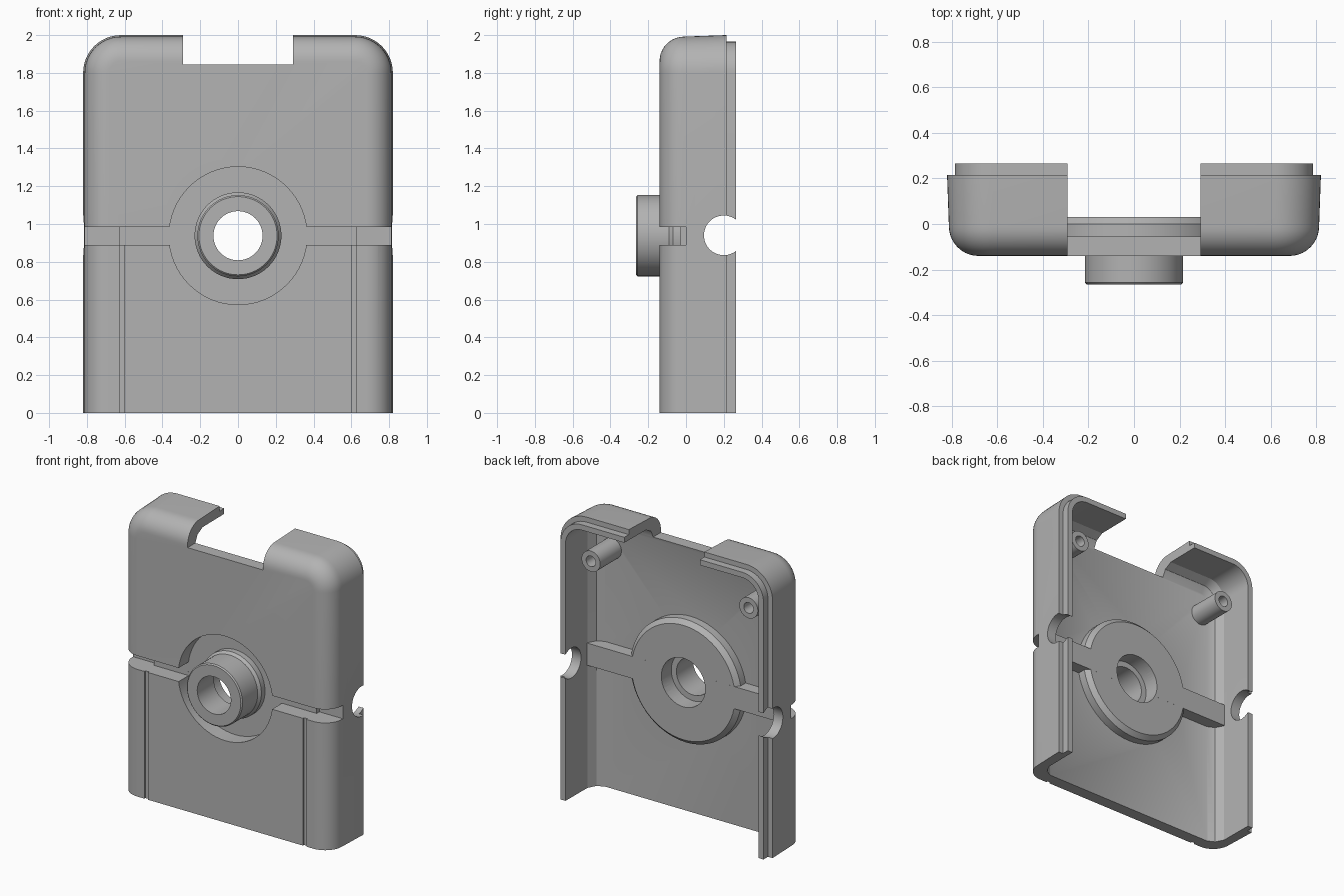
import bpy, bmesh, math
from mathutils import Matrix, Vector

old = bpy.data.objects.get("Cube")
if old:
    bpy.data.objects.remove(old, do_unlink=True)

GREY = (0.45, 0.45, 0.45, 1)
plastic = bpy.data.materials.new("grey plastic")
plastic.use_nodes = True
plastic.diffuse_color = GREY
plastic.node_tree.nodes["Principled BSDF"].inputs["Base Color"].default_value = GREY

HALF, TOP, CORNER = 0.82, 2.0, 0.2
HUB_Z = 0.938
FRONT, FLOOR, RIM, LIP = -0.14, -0.055, 0.215, 0.265


def finish(name, bm):
    bmesh.ops.remove_doubles(bm, verts=bm.verts, dist=1e-5)
    bmesh.ops.recalc_face_normals(bm, faces=bm.faces)
    mesh = bpy.data.meshes.new(name)
    bm.to_mesh(mesh)
    bm.free()
    mesh.materials.append(plastic)
    ob = bpy.data.objects.new(name, mesh)
    bpy.context.collection.objects.link(ob)
    return ob


def box(name, x0, x1, y0, y1, z0, z1):
    bm = bmesh.new()
    bmesh.ops.create_cube(bm, size=1)
    bm.transform(Matrix.Translation(((x0 + x1) / 2, (y0 + y1) / 2, (z0 + z1) / 2))
                 @ Matrix.Diagonal((x1 - x0, y1 - y0, z1 - z0, 1)))
    return finish(name, bm)


def lathe(name, profile, x=0, z=HUB_Z, closed=False, steps=64):
    """Turn a (radius, y) profile about an axis parallel to y."""
    bm = bmesh.new()
    vs = [bm.verts.new((x + r, y, z)) for r, y in profile]
    pairs = list(zip(vs, vs[1:])) + ([(vs[-1], vs[0])] if closed else [])
    es = [bm.edges.new(p) for p in pairs]
    bmesh.ops.spin(bm, geom=vs + es, cent=(x, 0, z), axis=(0, 1, 0),
                   angle=2 * math.pi, steps=steps)
    return finish(name, bm)


def disc(name, radius, y0, y1, x=0, z=HUB_Z):
    return lathe(name, [(0, y0), (radius, y0), (radius, y1), (0, y1)], x, z)


def outline(inset, bottom):
    """Arch with two rounded top corners."""
    r = max(CORNER - inset, 0.02)
    cx, cz = HALF - inset - r, TOP - inset - r
    pts = [(HALF - inset, bottom)]
    for centre, start in ((cx, 0), (-cx, 90)):
        for i in range(13):
            a = math.radians(start + 90 * i / 12)
            pts.append((centre + r * math.cos(a), cz + r * math.sin(a)))
    return pts + [(inset - HALF, bottom)]


def loft(name, levels, bottom):
    bm = bmesh.new()
    rings = [[bm.verts.new((x, y, z)) for x, z in outline(inset, bottom)]
             for y, inset in levels]
    for a, b in zip(rings, rings[1:]):
        for i in range(len(a)):
            j = (i + 1) % len(a)
            bm.faces.new((a[i], a[j], b[j], b[i]))
    bm.faces.new(rings[0])
    bm.faces.new(rings[-1])
    return finish(name, bm)


def combine(ob, other, operation):
    mod = ob.modifiers.new(operation, 'BOOLEAN')
    mod.operation, mod.object, mod.solver = operation, other, 'EXACT'
    bpy.context.view_layer.objects.active = ob
    bpy.ops.object.modifier_apply(modifier=mod.name)
    bpy.data.objects.remove(other, do_unlink=True)


# Outer case: rounded front edge, slight draft, stepped lip at the back
R = 0.13
levels = []
for i in range(11):
    a = math.radians(9 * i)
    levels.append((FRONT + R * (1 - math.cos(a)), 0.008 + R * (1 - math.sin(a))))
levels += [(RIM, 0), (RIM, 0.035), (LIP, 0.035)]
case = loft("case_shell", levels, 0)

# Cavity, open at the back and the bottom, with eased floor corners
cavity = [(FLOOR, 0.155), (FLOOR + 0.025, 0.105), (FLOOR + 0.08, 0.075), (LIP + 0.1, 0.072)]
combine(case, loft("cavity_cutter", cavity, -0.2), 'DIFFERENCE')

# Round boss and cross bar on the inner side
combine(case, lathe("boss", [(0, -0.1), (0.43, -0.1), (0.43, 0), (0.4, 0.03), (0, 0.03)]), 'UNION')
combine(case, box("cross_bar", -0.77, 0.77, -0.09, 0.0302, 0.86, 1.015), 'UNION')

# Round recess, cross groove, top notch and hub bore
cutters = [
    disc("recess_cutter", 0.365, -0.3, -0.03),
    box("groove_cutter", -0.9, 0.9, -0.3, -0.0301, 0.89, 0.985),
    box("notch_cutter", -0.292, 0.292, -0.3, 0.4, 1.845, 2.2),
    disc("bore_cutter", 0.17, -0.3, 0.2),
]
for side in (-1, 1):
    # Deeper groove ends, vertical score lines and cable holes in each side wall
    a, b = sorted((side * 0.63, side * 0.9))
    cutters.append(box("groove_end_cutter", a, b, -0.3, 0, 0.89, 0.985))
    a, b = sorted((side * 0.6, side * 0.627))
    cutters.append(box("score_cutter", a, b, -0.3, FRONT + 0.012, -0.1, 0.9))
    hole = disc("cable_hole_cutter", 0.105, -0.2, 0.2, z=0)
    hole.data.transform(Matrix.Translation(Vector((side * 0.8, 0.2, 0.94)))
                        @ Matrix.Rotation(math.pi / 2, 4, 'Z'))
    cutters.append(hole)
for cutter in cutters:
    combine(case, cutter, 'DIFFERENCE')

# Hub tube with collar, counterbored from the back
hub = lathe("hub_tube", [(0.13, -0.265), (0.207, -0.265), (0.215, -0.257), (0.215, -0.09),
                         (0.23, -0.07), (0.23, -0.03), (0.17, -0.03), (0.17, -0.08),
                         (0.13, -0.08)], closed=True)

# Screw posts in the top corners
posts = []
for side, label in ((1, "left"), (-1, "right")):
    posts.append(lathe(label + "_screw_post",
                       [(0, -0.06), (0.072, -0.06), (0.072, 0.18), (0.037, 0.18),
                        (0.037, 0.02), (0, 0.02)],
                       x=side * 0.61, z=1.68, steps=40))

bpy.ops.object.select_all(action='DESELECT')
for ob in [case, hub] + posts:
    ob.select_set(True)
bpy.context.view_layer.objects.active = case
bpy.ops.object.shade_smooth_by_angle(angle=math.radians(28))
